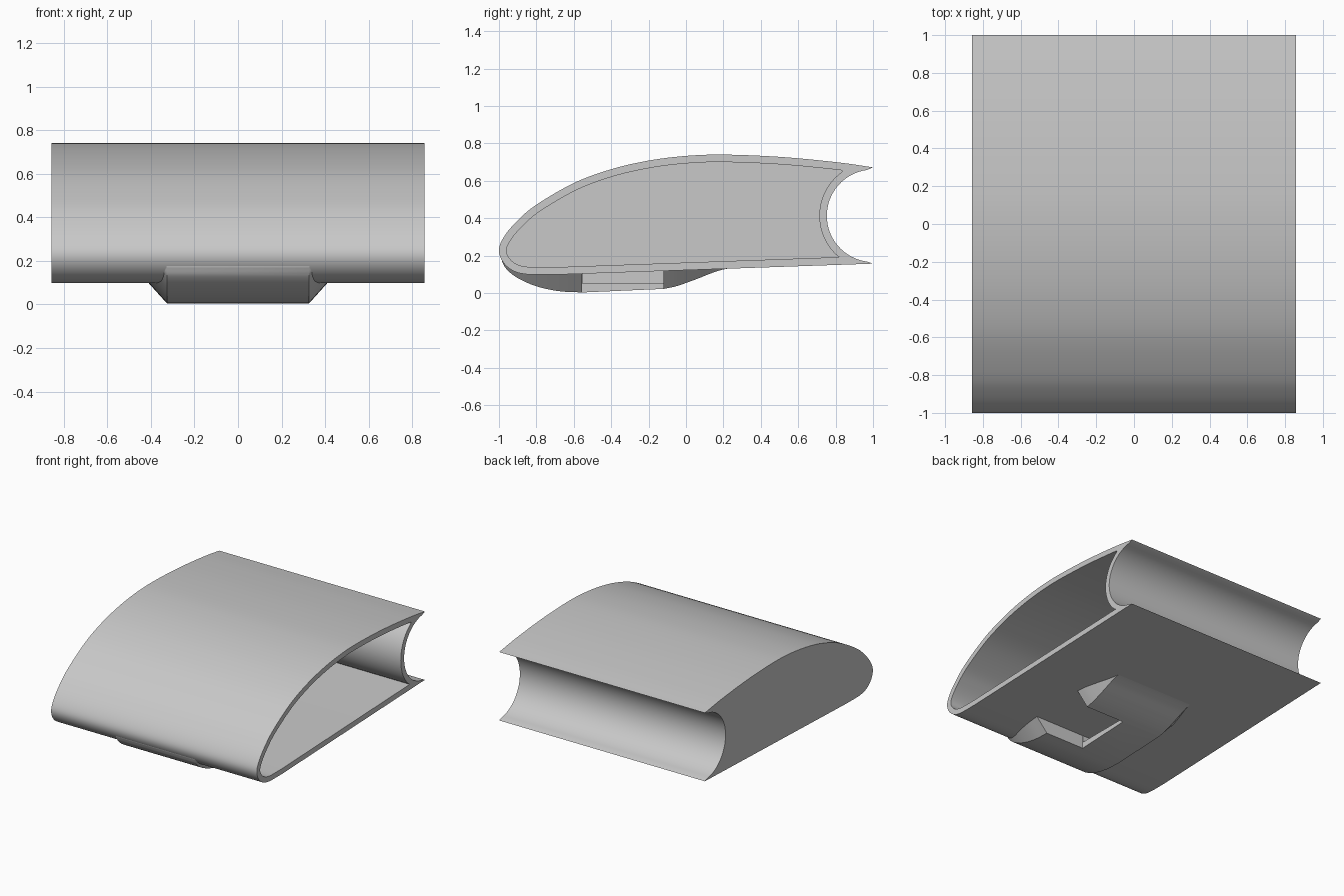
import bpy, bmesh, math
from mathutils import Vector

cube = bpy.data.objects.get("Cube")
if cube:
    bpy.data.objects.remove(cube)

grey = bpy.data.materials.new("light grey")
grey.use_nodes = True
grey.diffuse_color = (0.58, 0.58, 0.58, 1)
grey.node_tree.nodes["Principled BSDF"].inputs["Base Color"].default_value = grey.diffuse_color


def curve(pts, steps=6):
    """Smooth curve through 2D points (Catmull-Rom)."""
    p = [Vector(q) for q in pts]
    p = [2 * p[0] - p[1]] + p + [2 * p[-1] - p[-2]]
    out = []
    for a, b, c, d in zip(p, p[1:], p[2:], p[3:]):
        for i in range(steps):
            t = i / steps
            out.append(0.5 * (2 * b + (c - a) * t + (2 * a - 5 * b + 4 * c - d) * t ** 2
                              + (3 * b - a - 3 * c + d) * t ** 3))
    return out + [p[-2]]


def arc(radius, z_start, z_end, n=32):
    """Cove arc about the trailing edge, from its lower to its upper end."""
    a, b = (math.asin((z - COVE_Z) / radius) for z in (z_start, z_end))
    return [Vector((1 - radius * math.cos(t), COVE_Z + radius * math.sin(t)))
            for t in (a + (b - a) * i / n for i in range(n + 1))]


def loft(name, sections):
    """Solid skin through matching closed sections, capped at both ends."""
    bm = bmesh.new()
    rings = [[bm.verts.new(v) for v in s] for s in sections]
    for r, s in zip(rings, rings[1:]):
        for i in range(len(r)):
            j = (i + 1) % len(r)
            bm.faces.new((r[i], r[j], s[j], s[i]))
    bm.faces.new(rings[0])
    bm.faces.new(rings[-1])
    bmesh.ops.recalc_face_normals(bm, faces=bm.faces)
    mesh = bpy.data.meshes.new(name)
    bm.to_mesh(mesh)
    bm.free()
    mesh.materials.append(grey)
    ob = bpy.data.objects.new(name, mesh)
    bpy.context.collection.objects.link(ob)
    return ob


def prism(name, profile, x0, x1):
    return loft(name, [[(x, y, z) for y, z in profile] for x in (x0, x1)])


def box(name, x, y, z):
    return prism(name, [(y[0], z[0]), (y[1], z[0]), (y[1], z[1]), (y[0], z[1])], *x)


def activate(ob):
    bpy.ops.object.select_all(action='DESELECT')
    ob.select_set(True)
    bpy.context.view_layer.objects.active = ob


def cut(ob, cutter):
    activate(ob)
    mod = ob.modifiers.new("cut", 'BOOLEAN')
    mod.operation, mod.solver, mod.object = 'DIFFERENCE', 'EXACT', cutter
    bpy.ops.object.modifier_apply(modifier=mod.name)
    bpy.data.objects.remove(cutter)


HALF, SKIN, COVE_Z, COVE_R = 0.857, 0.04, 0.413, 0.247

# Wing outline: over the top, round the nose, then back along the flat underside
outline = curve([(1, .672), (.8, .7), (.5, .728), (.2, .74), (0, .733), (-.2, .708),
                 (-.4, .662), (-.6, .588), (-.8, .472), (-.9, .388), (-.97, .306),
                 (-1, .235), (-.983, .172), (-.93, .122), (-.85, .1), (-.7, .098)])
outline.append(Vector((1, .157)))
wing = prism("wing_section", outline + arc(COVE_R, .168, .658), -HALF, HALF)

# Hollow inside, open at the left end only
inner = []
for prev, here, after in zip(outline, outline[1:], outline[2:]):
    d = (after - prev).normalized()
    p = here + SKIN * Vector((-d.y, d.x))
    if p.x < .84:
        inner.append(p)
inner.append(Vector((.82, .192)))
cavity = inner + arc(COVE_R + SKIN, .194, .648)[1:]
cut(wing, prism("cavity_cutter", cavity, -HALF + SKIN, HALF + .1))

# Underside fairing with slanted sides that blend into the wing
nose = max(i for i, p in enumerate(outline) if p.x < -.99)
under = outline[nose:]


def wing_bottom(y):
    for a, b in zip(under, under[1:]):
        if a.x <= y <= b.x:
            return a.y + (b.y - a.y) * (y - a.x) / (b.x - a.x)
    return under[0].y


belly = (curve([(-.985, .172), (-.96, .128), (-.9, .08), (-.8, .036), (-.68, .01), (-.555, .003)])
         + curve([(-.12, .022), (-.05, .037), (.05, .072), (.15, .111), (.22, .13), (.3, .137)]))
sections = []
for y, z in belly:
    top = max(wing_bottom(y) + .01, z + .005)
    wide = .325 + .9 * (top - z)
    sections.append([(-.325, y, z), (.325, y, z), (wide, y, top), (-wide, y, top)])
fairing = loft("underside_fairing", sections)

# Side opening in the fairing, with the hollow behind its bottom skin
cut(fairing, box("opening_cutter", (0, .6), (-.555, -.12), (-.1, .3)))
cut(fairing, box("hollow_cutter", (-.29, .05), (-.554, -.121), (.05, .3)))

for ob in (wing, fairing):
    activate(ob)
    bpy.ops.object.shade_smooth_by_angle(angle=math.radians(30))
